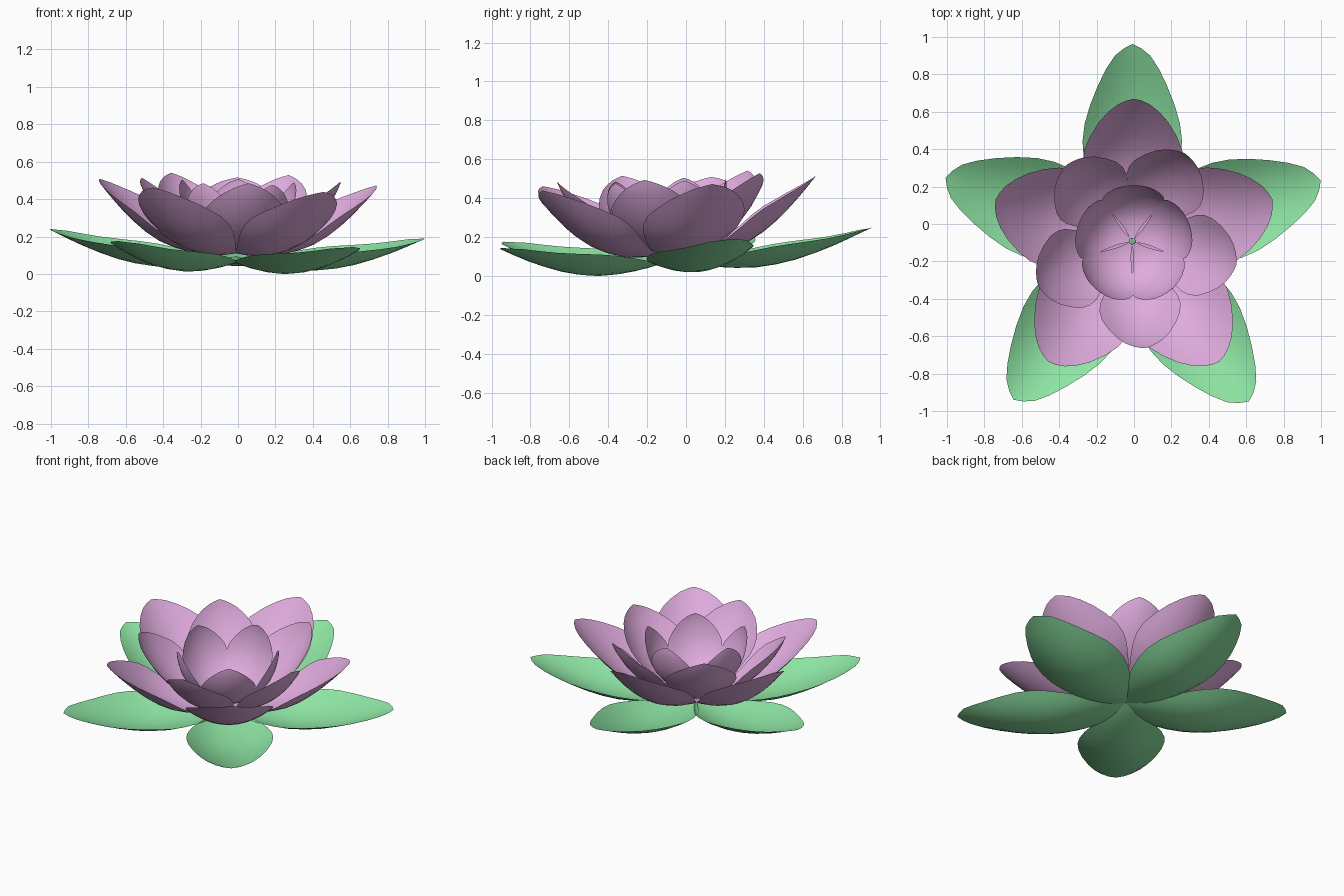
import bpy, bmesh, math
from mathutils import Vector, Matrix

if "Cube" in bpy.data.objects:
    bpy.data.objects.remove(bpy.data.objects["Cube"])

CENTRE = Vector((-0.01, -0.09, 0))
# the whole flower leans slightly forward and to the right
LEAN = (Matrix.Translation((0, 0, 0.1)) @ Matrix.Rotation(0.047, 4, 'X')
        @ Matrix.Rotation(0.025, 4, 'Y') @ Matrix.Translation((0, 0, -0.1)))


def material(name, rgb):
    m = bpy.data.materials.new(name)
    m.diffuse_color = (*rgb, 1)
    m.use_nodes = True
    m.node_tree.nodes["Principled BSDF"].inputs["Base Color"].default_value = m.diffuse_color
    return m


def smooth_rows(pts, steps):
    """Catmull-Rom through (radius, height, half width) points."""
    v = [Vector(p) for p in pts]
    v = [2 * v[0] - v[1]] + v + [2 * v[-1] - v[-2]]
    out = []
    for i in range(1, len(v) - 2):
        a, b, c, d = v[i - 1:i + 3]
        for k in range(steps):
            t = k / steps
            out.append(0.5 * (2 * b + (c - a) * t + (2 * a - 5 * b + 4 * c - d) * t * t
                              + (3 * b - a - 3 * c + d) * t ** 3))
    return out + [v[-2]]


def petal(name, profile, cup, angle, mat, across=10, steps=2):
    """One cupped sheet: rows along the midrib, curved up towards the edges."""
    rows = smooth_rows(profile, steps)
    turn = LEAN @ Matrix.Rotation(math.radians(angle), 4, 'Z')
    bm = bmesh.new()
    grid = []
    for i, (r, z, hw) in enumerate(rows):
        p, q = rows[max(i - 1, 0)], rows[min(i + 1, len(rows) - 1)]
        tan = Vector((q[0] - p[0], q[1] - p[1])).normalized()
        line = []
        for j in range(across + 1):
            w = max(hw, 0) * (2 * j / across - 1)
            lift = cup * w * w
            line.append(bm.verts.new(turn @ Vector((r - tan.y * lift, w, z + tan.x * lift))))
        grid.append(line)
    for a, b in zip(grid, grid[1:]):
        for j in range(across):
            bm.faces.new((a[j], b[j], b[j + 1], a[j + 1]))
    bmesh.ops.remove_doubles(bm, verts=bm.verts, dist=0.0005)
    for f in bm.faces:
        f.smooth = True
    me = bpy.data.meshes.new(name)
    bm.to_mesh(me)
    bm.free()
    me.materials.append(mat)
    ob = bpy.data.objects.new(name, me)
    ob.location = CENTRE
    bpy.context.collection.objects.link(ob)


green = material("leaf_green", (0.27, 0.78, 0.37))
pink = material("petal_pink", (0.74, 0.41, 0.73))

# midrib points: radius, height, half width
LEAF = [(0.003, 0.092, 0.01), (0.1, 0.06, 0.085), (0.25, 0.034, 0.195), (0.45, 0.023, 0.26),
        (0.65, 0.053, 0.255), (0.85, 0.116, 0.185), (1.0, 0.178, 0.095), (1.058, 0.2, 0)]
OUTER = [(0.015, 0.12, 0.012), (0.1, 0.109, 0.075), (0.25, 0.108, 0.175), (0.42, 0.16, 0.254),
         (0.56, 0.255, 0.262), (0.685, 0.375, 0.185), (0.755, 0.453, 0.085), (0.778, 0.48, 0)]
MIDDLE = [(0.015, 0.132, 0.012), (0.1, 0.126, 0.065), (0.22, 0.145, 0.14), (0.35, 0.222, 0.208),
          (0.45, 0.322, 0.21), (0.522, 0.43, 0.14), (0.548, 0.488, 0.065), (0.558, 0.513, 0)]
INNER = [(0.015, 0.145, 0.012), (0.07, 0.143, 0.042), (0.15, 0.162, 0.102), (0.235, 0.232, 0.156),
         (0.29, 0.33, 0.162), (0.312, 0.422, 0.11), (0.315, 0.473, 0.05), (0.314, 0.493, 0)]

star = [90 + 72 * k for k in range(5)]
rings = [("base_leaf", LEAF, 1.4, [90, 161, 233, 306, 18], green),
         ("outer_petal", OUTER, 1.4, star, pink),
         ("middle_petal", MIDDLE, 1.7, [-84, -11, 61, 130, 203], pink),
         ("inner_petal", INNER, 1.8, star, pink)]
for name, profile, cup, angles, mat in rings:
    for k, a in enumerate(angles):
        petal(f"{name}_{k + 1}", profile, cup, a, mat)
